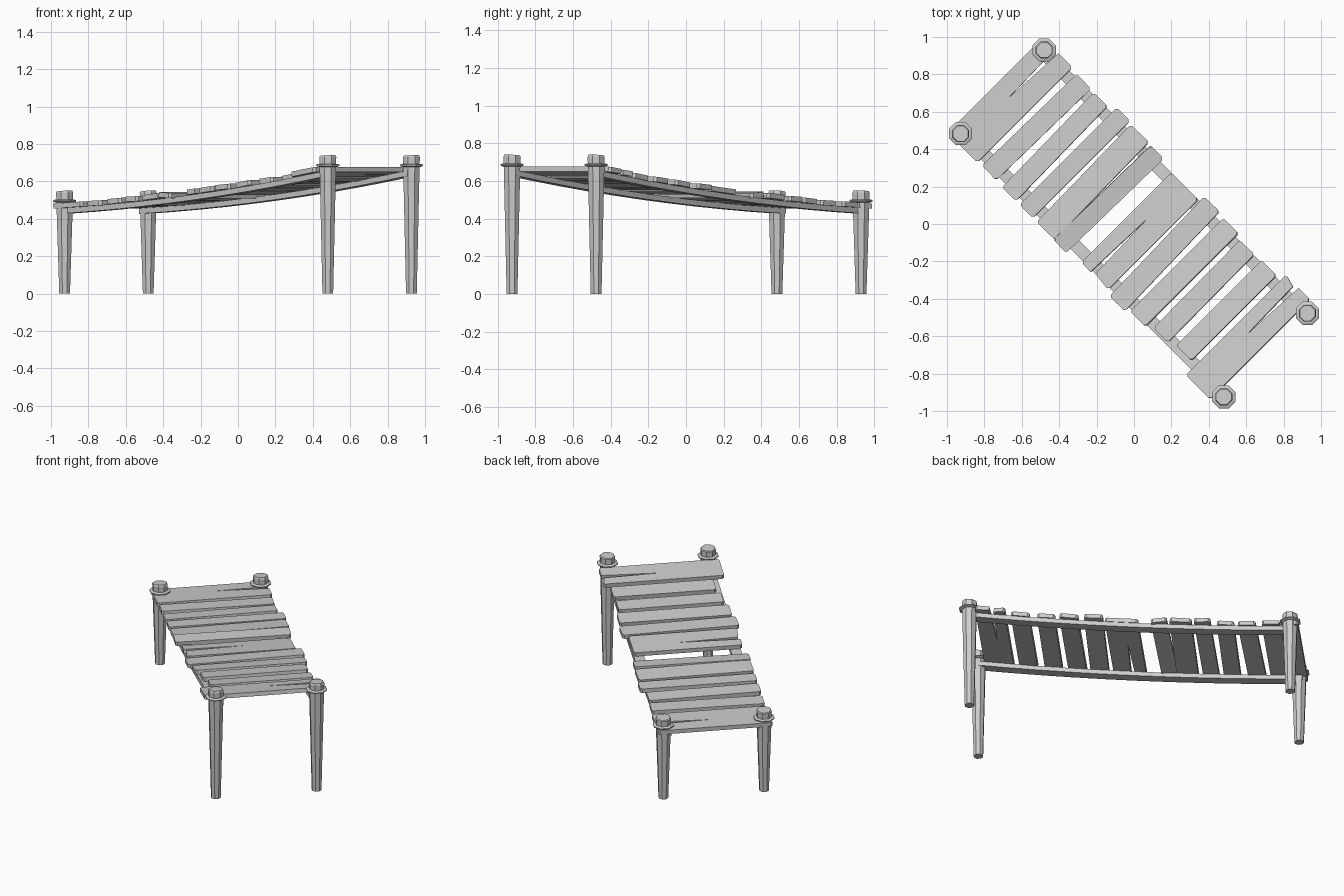
import bpy, bmesh, math, random
from mathutils import Matrix, Vector

if "Cube" in bpy.data.objects:
    bpy.data.objects.remove(bpy.data.objects["Cube"])

random.seed(4)
# bridge frame: local x runs along the deck, local y across it
TURN = Matrix.Rotation(math.radians(-45), 4, 'Z')


def deck(s):
    """Height of the sagging walking surface."""
    return 0.556 + 0.1 * s + 0.0265 * s * s


def slope(s):
    return math.atan(0.1 + 0.053 * s)


def finish(name, bm):
    bmesh.ops.recalc_face_normals(bm, faces=bm.faces)
    me = bpy.data.meshes.new(name)
    bm.to_mesh(me)
    bm.free()
    ob = bpy.data.objects.new(name, me)
    bpy.context.collection.objects.link(ob)
    return ob


def lathe(name, profile, s, v, sides=8, tilt=0.0):
    """Closed stack of rings (radius, z); tilt slants the last ring."""
    bm = bmesh.new()
    rings = []
    for i, (r, z) in enumerate(profile):
        k = tilt if i == len(profile) - 1 else 0
        ring = []
        for j in range(sides):
            a = 2 * math.pi * (j + 0.5) / sides
            x, y = r * math.cos(a), r * math.sin(a)
            ring.append(bm.verts.new(TURN @ Vector((s + x, v + y, z + k * x))))
        rings.append(ring)
    for a, b in zip(rings, rings[1:]):
        for j in range(sides):
            n = (j + 1) % sides
            bm.faces.new((a[j], a[n], b[n], b[j]))
    bm.faces.new(rings[0])
    bm.faces.new(rings[-1])
    return finish(name, bm)


def plank(name, s, width, v0, v1, yaw=0, roll=0, lift=0, crack=0, thick=0.027):
    """Chamfered board; crack = +1/-1 splits it from that end to the middle."""
    w, c = width / 2, 0.012
    pts = [(-w, v0 + c), (-w + c, v0)]
    if crack < 0:
        pts += [(-0.032, v0), (-0.018, 0.06), (-0.006, v0 + 0.01)]
    pts += [(w - c, v0), (w, v0 + c), (w, v1 - c), (w - c, v1)]
    if crack > 0:
        pts += [(0.006, v1), (-0.014, 0.01), (-0.022, v1 - 0.015)]
    pts += [(-w + c, v1), (-w, v1 - c)]
    bm = bmesh.new()
    low = [bm.verts.new((x, y, -thick)) for x, y in pts]
    face = bm.faces.new(low)
    up = bmesh.ops.extrude_face_region(bm, geom=[face])['geom']
    bmesh.ops.translate(bm, vec=(0, 0, thick),
                        verts=[g for g in up if isinstance(g, bmesh.types.BMVert)])
    m = (TURN @ Matrix.Translation((s, 0, deck(s) + lift))
         @ Matrix.Rotation(math.radians(yaw), 4, 'Z')
         @ Matrix.Rotation(-slope(s) + math.radians(roll), 4, 'Y'))
    bm.transform(m)
    return finish(name, bm)


# posts with binding rings, slanted tops
for end, s, top, ring in (("low", -0.997, 0.548, 0.495), ("high", 0.993, 0.738, 0.686)):
    for side, v in (("left", 0.318), ("right", -0.314)):
        lathe(f"{end}_{side}_post",
              [(0.031, 0), (0.047, ring - 0.03), (0.049, top - 0.008), (0.044, top)],
              s, v, tilt=0.08)
        lathe(f"{end}_{side}_ring",
              [(0.055, ring - 0.008), (0.067, ring - 0.003), (0.067, ring + 0.003), (0.055, ring + 0.008)],
              s, v)

# sagging side rails under the planks
for side, v in (("left", 0.304), ("right", -0.302)):
    bm = bmesh.new()
    rows = []
    for i in range(11):
        s = -1.02 + 2.03 * i / 10
        rows.append([bm.verts.new(TURN @ Vector((s, v + y, deck(s) + z)))
                     for y, z in ((-0.032, -0.055), (0.032, -0.055), (0.032, -0.026), (-0.032, -0.026))])
    for a, b in zip(rows, rows[1:]):
        for j in range(4):
            n = (j + 1) % 4
            bm.faces.new((a[j], a[n], b[n], b[j]))
    bm.faces.new(rows[0])
    bm.faces.new(rows[-1])
    finish(f"{side}_rail", bm)

# planks: position, width, ends, yaw, roll, lift, crack
boards = [
    (-0.937, 0.225, -0.36, 0.36, 0, 0, 0.001, 1),
    (-0.735, 0.110, -0.355, 0.35, -1, 1, 0, 0),
    (-0.592, 0.105, -0.36, 0.345, 1, -1, 0.002, 0),
    (-0.455, 0.100, -0.36, 0.375, 0, 2, 0.003, 0),
    (-0.315, 0.135, -0.36, 0.365, 1, -1, 0.004, 0),
    (-0.190, 0.100, -0.365, 0.36, -1, 9, 0.002, 0),
    (0.048, 0.205, -0.345, 0.335, 0, 0, 0.004, -1),
    (0.228, 0.115, -0.365, 0.37, 1.5, 2, 0.003, 0),
    (0.372, 0.115, -0.345, 0.36, 0, -2, 0.002, 0),
    (0.518, 0.110, -0.32, 0.34, 0.5, 1, 0.003, 0),
    (0.675, 0.115, -0.3, 0.345, 0, -1, 0, 0),
    (0.858, 0.185, -0.375, 0.38, 0, 0, 0.002, 1),
]
for i, (s, w, v0, v1, yaw, roll, lift, crack) in enumerate(boards):
    plank(f"plank_{i + 1:02d}", s, w, v0, v1, yaw, roll, lift, crack)
